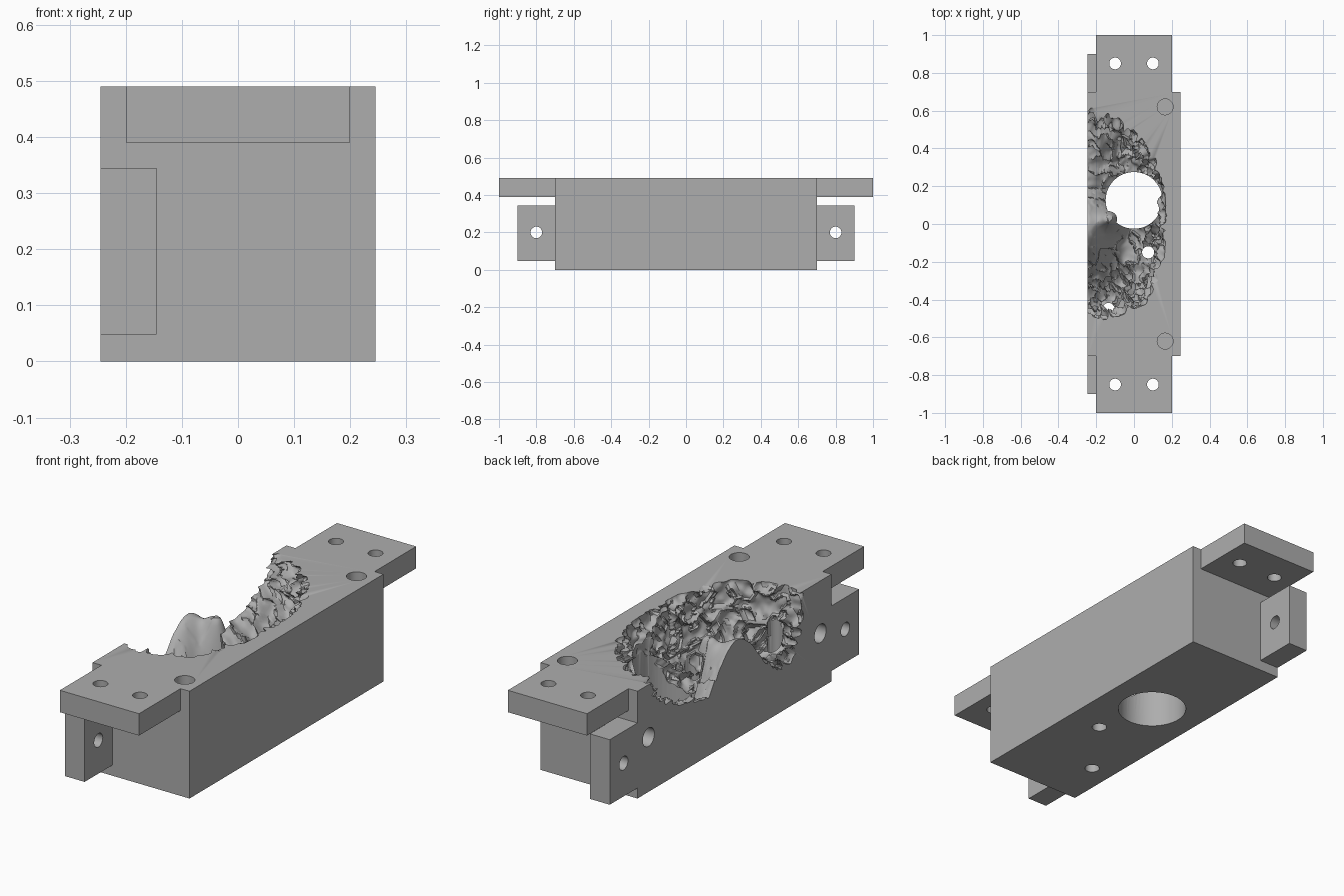
import bpy, bmesh
from math import exp, pi
from mathutils import Vector, Matrix, noise

cube = bpy.data.objects.get("Cube")
if cube:
    bpy.data.objects.remove(cube, do_unlink=True)

grey = bpy.data.materials.new("plain_grey")
grey.use_nodes = True
grey.diffuse_color = (0.42, 0.42, 0.42, 1)
grey.node_tree.nodes["Principled BSDF"].inputs["Base Color"].default_value = grey.diffuse_color


def to_object(name, bm):
    mesh = bpy.data.meshes.new(name)
    bmesh.ops.recalc_face_normals(bm, faces=bm.faces)
    bm.to_mesh(mesh)
    bm.free()
    mesh.materials.append(grey)
    obj = bpy.data.objects.new(name, mesh)
    bpy.context.collection.objects.link(obj)
    return obj


def box(name, lo, hi):
    lo, hi = Vector(lo), Vector(hi)
    bm = bmesh.new()
    bmesh.ops.create_cube(bm, size=1)
    for v in bm.verts:
        v.co = (lo + hi) / 2 + v.co * (hi - lo)
    return to_object(name, bm)


def drill(center, radius, length, axis="Z"):
    bm = bmesh.new()
    turn = Matrix.Rotation(pi / 2, 4, "Y") if axis == "X" else Matrix()
    bmesh.ops.create_cone(bm, cap_ends=True, segments=48, radius1=radius, radius2=radius,
                          depth=length, matrix=Matrix.Translation(center) @ turn)
    return to_object("drill", bm)


def cut(target, cutter):
    cutter.hide_render = True
    mod = target.modifiers.new("cut", "BOOLEAN")
    mod.operation = "DIFFERENCE"
    mod.solver = "MANIFOLD"
    mod.object = cutter
    bpy.context.view_layer.objects.active = target
    bpy.ops.object.modifier_apply(modifier=mod.name)
    bpy.data.objects.remove(cutter, do_unlink=True)


SIDE, TOP = 0.245, 0.49


def folded_form():
    """Organic half-lobe with winding grooves, used to hollow the block."""
    bm = bmesh.new()
    bmesh.ops.create_icosphere(bm, subdivisions=7, radius=1)
    for v in bm.verts:
        d = v.co.copy()
        # Rounded front, boxier back
        p = 2 + min(1, max(0, 0.5 - 2 * d.y))
        r = sum(abs(c) ** p for c in d) ** (-1 / p)
        q = Vector((d.x * 0.4, d.y * 0.535, d.z * 0.4)) * r
        # Winding grooves between swollen folds
        warp = q + 0.035 * noise.noise_vector(q * 9)
        n = noise.noise(warp * 9 + Vector((3, 1, 7)))
        n2 = noise.noise(warp * 17 + Vector((8, 2, 4)))
        groove = 0.08 * exp(-(n / 0.09) ** 2) + 0.04 * exp(-(n2 / 0.1) ** 2)
        q *= 1.035 - groove + 0.03 * noise.noise(q * 25)
        x, y, z = q.x - SIDE, q.y + 0.055, q.z
        # Raised saddle along the open side, with a small inner spur
        if z < 0:
            ridge = 0.9 * exp(-((y + 0.02) / 0.24) ** 2)
            front = 0.45 * min(1, max(0, y * 5))
            lift = max(ridge, front) * exp(-(q.x / 0.14) ** 2)
            lift += 0.55 * exp(-((x + 0.11) ** 2 + (y - 0.03) ** 2) / 0.004)
            z *= 1 - min(0.9, lift)
        v.co = (x, y, TOP + z)
    return to_object("folded_form", bm)


# Main block with its hollow
block = box("mold_block", (-SIDE, -0.7, 0), (SIDE, 0.7, TOP))
cut(block, folded_form())

# Large opening and two small drains through the floor
for x, y, radius, top in ((0, 0.125, 0.15, 0.39), (0.075, -0.15, 0.032, 0.35),
                          (-0.135, -0.45, 0.032, 0.35)):
    cut(block, drill((x, y, top - 0.5), radius, 1))

parts = [block]
for s, end in ((-1, "front"), (1, "back")):
    # Blind locating holes in the top and the open side
    cut(block, drill((0.165, s * 0.62, TOP), 0.042, 0.2))
    cut(block, drill((-SIDE, s * 0.62, 0.25), 0.042, 0.2, "X"))

    # Top flange with two bolt holes
    ys = sorted((s * 0.7, s))
    top = box(end + "_top_flange", (-0.2, ys[0], 0.39), (0.2, ys[1], TOP))
    for x in (-0.1, 0.1):
        cut(top, drill((x, s * 0.85, 0.44), 0.031, 0.4))

    # Side flange with one bolt hole
    ys = sorted((s * 0.7, s * 0.9))
    side = box(end + "_side_flange", (-SIDE, ys[0], 0.048), (-0.145, ys[1], 0.345))
    cut(side, drill((-0.195, s * 0.8, 0.2), 0.031, 0.4, "X"))
    parts += [top, side]

bpy.ops.object.select_all(action="DESELECT")
for obj in parts:
    obj.select_set(True)
bpy.context.view_layer.objects.active = block
bpy.ops.object.shade_smooth_by_angle(angle=0.6)
